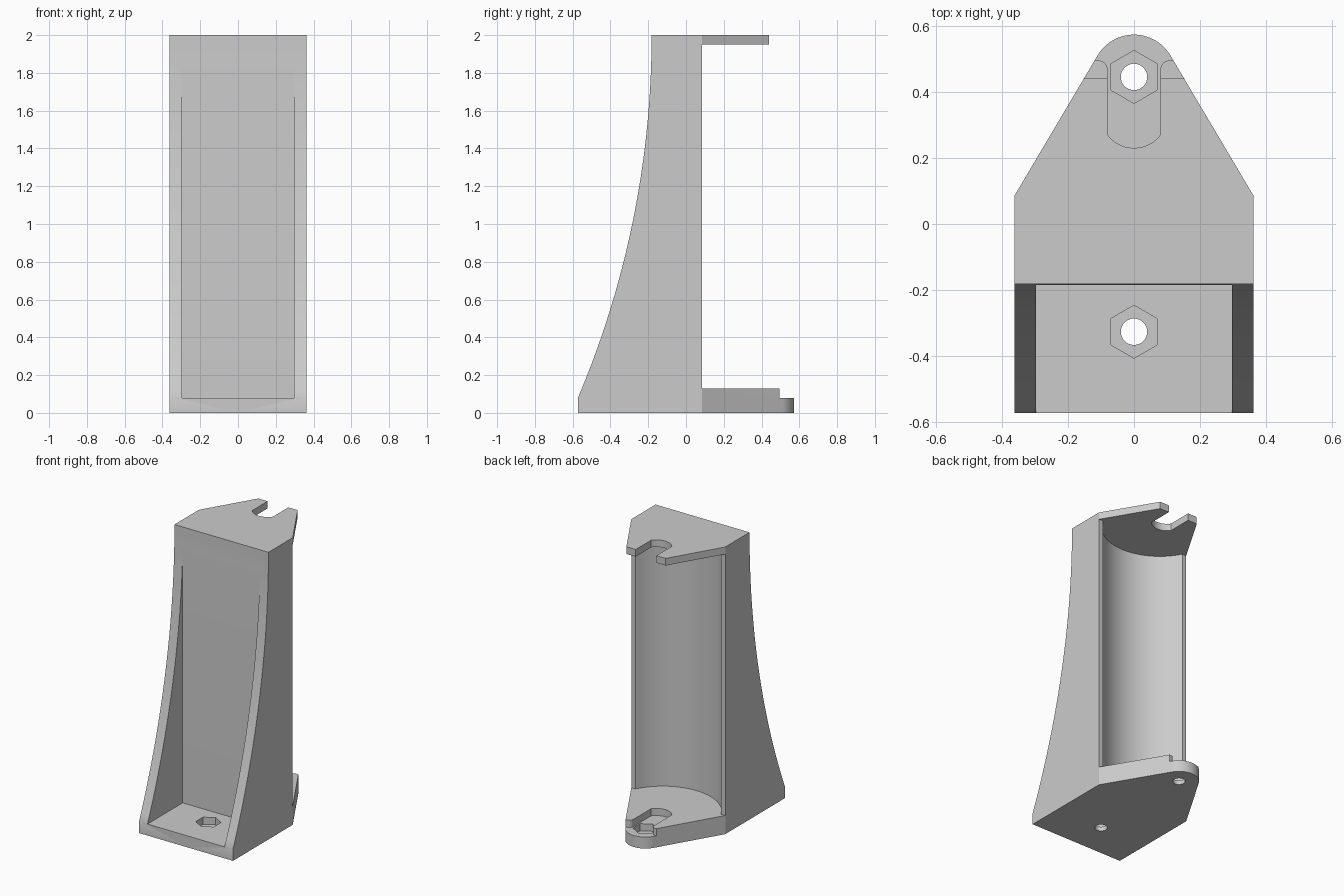
import bpy
import bmesh
from math import sin, cos, radians, sqrt, asin
from mathutils import Vector

if "Cube" in bpy.data.objects:
    bpy.data.objects.remove(bpy.data.objects["Cube"], do_unlink=True)

HALF_W, FRONT, BACK = 0.362, -0.572, 0.085
WALL = -0.182          # front plane of the upright
FLOOR = 0.08           # floor thickness
SHELF_LO, SHELF_HI = 0.13, 1.95

grey = bpy.data.materials.new("grey_plastic")
grey.use_nodes = True
grey.diffuse_color = (0.6, 0.6, 0.6, 1)
grey.node_tree.nodes["Principled BSDF"].inputs["Base Color"].default_value = (0.6, 0.6, 0.6, 1)


def arc(cx, cy, r, a0, a1, n):
    """Points on a circle from angle a0 to a1 in degrees."""
    return [(cx + r * cos(radians(a0 + (a1 - a0) * i / n)),
             cy + r * sin(radians(a0 + (a1 - a0) * i / n))) for i in range(n + 1)]


def mirrored(half):
    """Close a half outline that runs from x = 0 round the +x side."""
    return half + [(-x, y) for x, y in reversed(half) if abs(x) > 1e-5]


def prism(name, points, lo, hi, axis="z"):
    """Extrude an outline: xy along z, or yz along x."""
    place = (lambda a, b, h: (a, b, h)) if axis == "z" else (lambda a, b, h: (h, a, b))
    bm = bmesh.new()
    face = bm.faces.new([bm.verts.new(place(a, b, lo)) for a, b in points])
    new = bmesh.ops.extrude_face_region(bm, geom=[face])["geom"]
    shift = Vector(place(0, 0, hi - lo))
    bmesh.ops.translate(bm, vec=shift, verts=[v for v in new if isinstance(v, bmesh.types.BMVert)])
    bmesh.ops.recalc_face_normals(bm, faces=bm.faces)
    mesh = bpy.data.meshes.new(name)
    bm.to_mesh(mesh)
    bm.free()
    mesh.materials.append(grey)
    obj = bpy.data.objects.new(name, mesh)
    bpy.context.collection.objects.link(obj)
    return obj


# Full-height block with tapered, round-nosed outline
NOSE_Y, NOSE_R = 0.445, 0.128
outline = mirrored([(0, FRONT), (HALF_W, FRONT), (HALF_W, BACK)]
                   + arc(0, NOSE_Y, NOSE_R, 30.4, 90, 16))
bracket = prism("bracket", outline, 0, 2)

cutters = []

# Curved front slope
R = 4.92
slope = [(WALL - R + sqrt(R * R - (2 - z) ** 2), z) for z in [0.03 + 1.97 * i / 40 for i in range(41)]]
slope += [(WALL, 2.1), (-0.8, 2.1), (-0.8, 0.03)]
cutters.append(prism("front_slope_cut", slope, -0.6, 0.6, "x"))

# Front pocket between the side walls
pocket = mirrored([(0, -0.8), (0.297, -0.8), (0.297, WALL - 0.003), (0, WALL - 0.003)])
cutters.append(prism("pocket_cut", pocket, FLOOR, 2.1))

# Rear opening with concave cradle
CR, CY, CX = 0.37, 0.255, 0.33
end = 90 - asin(CX / CR) * 180 / 3.14159265
cradle = mirrored(arc(0, CY, CR, -90, -end, 28)[:-1]
                  + [(CX, BACK), (0.6, BACK), (0.6, 0.8), (0, 0.8)])
cutters.append(prism("cradle_cut", cradle, SHELF_LO, SHELF_HI))

# Slots in the upper and lower shelves
slot = arc(0, 0.33, 0.1, -90, -36.87, 10)
upper = mirrored(slot + [(0.08, 0.44), (0.6, 0.44), (0.6, 0.8), (0, 0.8)])
lower = mirrored(slot + arc(0.108, 0.467, 0.028, 180, 90, 8) + [(0.6, 0.495), (0.6, 0.8), (0, 0.8)])
cutters.append(prism("upper_slot_cut", upper, 1.9, 2.1))
cutters.append(prism("lower_slot_cut", lower, FLOOR, 0.2))

# Screw holes with hexagonal nut recesses
for place, y in (("front", -0.326), ("rear", NOSE_Y)):
    cutters.append(prism(place + "_nut_cut", arc(0, y, 0.08, 30, 330, 5), 0.03, 0.1))
    cutters.append(prism(place + "_screw_cut", arc(0, y, 0.04, 0, 348.75, 31), -0.1, 0.1))

# Carve the block
bpy.ops.object.select_all(action="DESELECT")
bpy.context.view_layer.objects.active = bracket
bracket.select_set(True)
for cutter in cutters:
    cutter.hide_render = True
    mod = bracket.modifiers.new(cutter.name, "BOOLEAN")
    mod.operation = "DIFFERENCE"
    mod.solver = "EXACT"
    mod.object = cutter
    bpy.ops.object.modifier_apply(modifier=mod.name)
    bpy.data.objects.remove(cutter, do_unlink=True)

bpy.ops.object.shade_smooth_by_angle(angle=radians(25))
